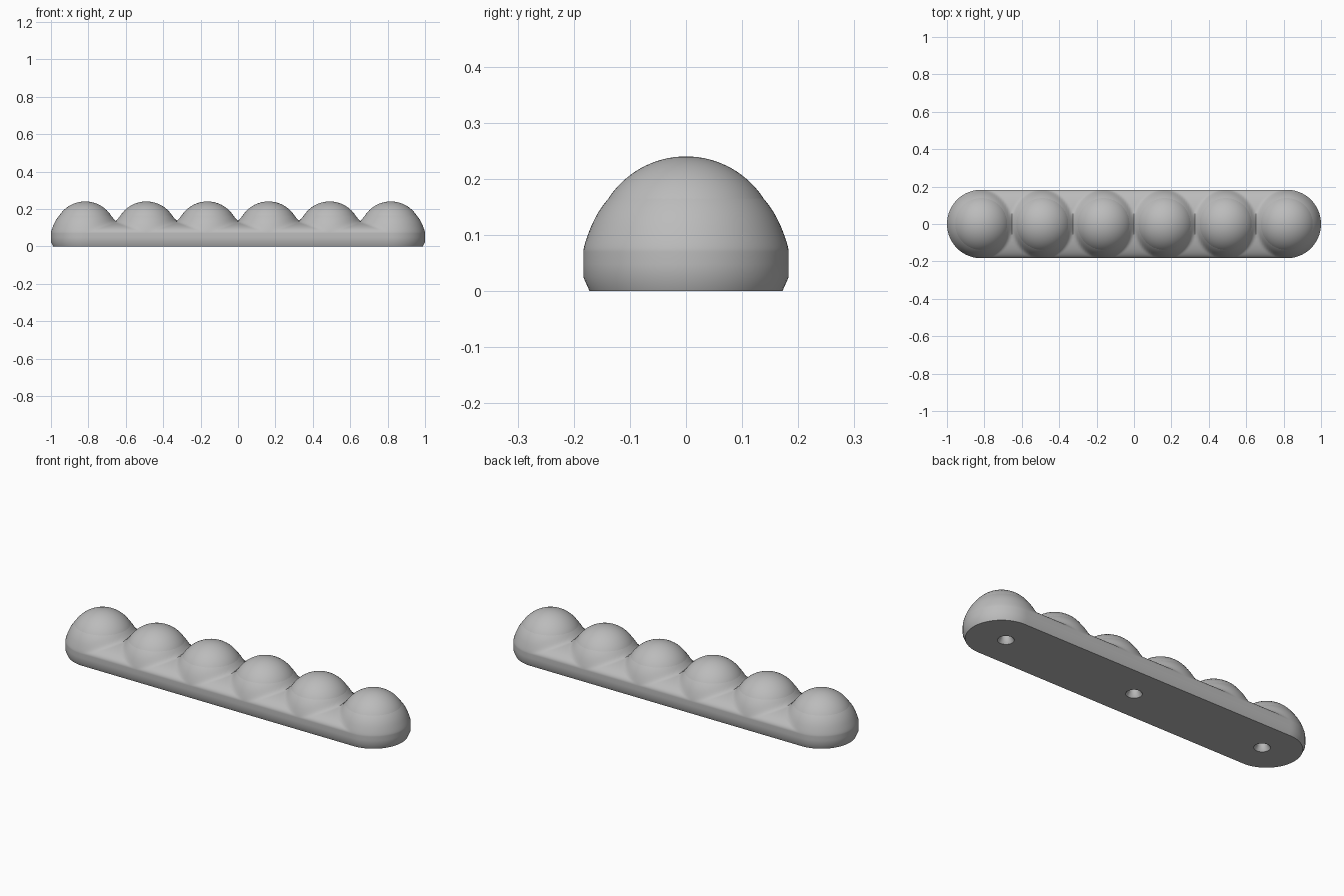
import bpy, bmesh
from math import sin, cos, pi, sqrt

old = bpy.data.objects.get("Cube")
if old:
    bpy.data.objects.remove(old, do_unlink=True)

R = 0.183            # half width of the bar
END = 1 - R          # x of the end centres
CENTRES = [-END + i * 2 * END / 5 for i in range(6)]

grey = bpy.data.materials.new("plain_grey")
grey.use_nodes = True
grey.diffuse_color = (0.5, 0.5, 0.5, 1)
grey.node_tree.nodes["Principled BSDF"].inputs["Base Color"].default_value = (0.5, 0.5, 0.5, 1)


def finish(bm, name):
    bmesh.ops.remove_doubles(bm, verts=bm.verts, dist=1e-5)
    bmesh.ops.recalc_face_normals(bm, faces=bm.faces)
    mesh = bpy.data.meshes.new(name)
    bm.to_mesh(mesh)
    bm.free()
    mesh.materials.append(grey)
    obj = bpy.data.objects.new(name, mesh)
    bpy.context.collection.objects.link(obj)
    return obj


def bridge(bm, rings):
    for a, b in zip(rings, rings[1:]):
        for i in range(len(a)):
            j = (i + 1) % len(a)
            bm.faces.new((a[i], a[j], b[j], b[i]))


def lathe(bm, profile, x, n):
    # closed turned shape about a vertical axis at x
    rings = [[bm.verts.new((x + r * cos(2 * pi * i / n), r * sin(2 * pi * i / n), z))
              for i in range(n)] for r, z in profile]
    bridge(bm, rings)
    bm.faces.new(rings[0])
    bm.faces.new(rings[-1])


def height(x, y, r):
    # low vaulted core softly blended with a swelling under each ball
    core = 0.07 + 0.064 * sqrt(max(0, 1 - (r / R) ** 2))
    d2 = min((x - c) ** 2 + y * y for c in CENTRES)
    swell = 0.045 + sqrt(max(0, R * R - d2))
    k = 0.02
    h = max(k - abs(core - swell), 0)
    return max(core, swell) + h * h / (4 * k)


# Stadium outline as centre x plus outward direction
STEPS, ARC = 140, 40
outline = [(-END + 2 * END * i / STEPS, 0, -1) for i in range(STEPS)]
outline += [(END, sin(pi * i / ARC), -cos(pi * i / ARC)) for i in range(ARC)]
outline += [(END - 2 * END * i / STEPS, 0, 1) for i in range(STEPS)]
outline += [(-END, -sin(pi * i / ARC), cos(pi * i / ARC)) for i in range(ARC)]

# Bar: chamfered foot, straight wall, swelling top
bm = bmesh.new()
rings = []
for r, z in [(0.172, 0), (R, 0.025), (R, 0.048)]:
    rings.append([bm.verts.new((c + r * dx, r * dy, z)) for c, dx, dy in outline])
for s in range(33):
    r = R * cos(pi / 2 * s / 32)
    rings.append([bm.verts.new((c + r * dx, r * dy, height(c + r * dx, r * dy, r)))
                  for c, dx, dy in outline])
bm.faces.new(rings[0])
# the last ring folds flat onto the centre line
for a, b in zip(rings[:-1], rings[1:-1]):
    bridge(bm, [a, b])
bridge(bm, rings[-2:])
body = finish(bm, "bar_body")

# Three screw holes in the underside
bm = bmesh.new()
for x in (-0.79, 0, 0.79):
    lathe(bm, [(0.047, -0.01), (0.026, 0.02), (0.026, 0.07)], x, 32)
cutter = finish(bm, "hole_cutter")
cutter.hide_render = True
mod = body.modifiers.new("holes", 'BOOLEAN')
mod.operation = 'DIFFERENCE'
mod.object = cutter
mod.solver = 'EXACT'
bpy.context.view_layer.objects.active = body
bpy.ops.object.modifier_apply(modifier=mod.name)
bpy.data.objects.remove(cutter, do_unlink=True)

# Six balls, only the caps that stand out of the bar
parts = [body]
BALL, BALL_Z, LOW = 0.165, 0.075, 0.28
for n, x in enumerate(CENTRES):
    bm = bmesh.new()
    profile = []
    for i in range(20):
        a = LOW + (pi / 2 - LOW) * i / 20
        profile.append((BALL * cos(a), BALL_Z + BALL * sin(a)))
    profile.append((1e-6, BALL_Z + BALL))
    lathe(bm, profile, x, 64)
    parts.append(finish(bm, f"ball_{n + 1}"))

bpy.ops.object.select_all(action='DESELECT')
for obj in parts:
    obj.select_set(True)
bpy.context.view_layer.objects.active = body
bpy.ops.object.shade_smooth_by_angle(angle=0.7)
